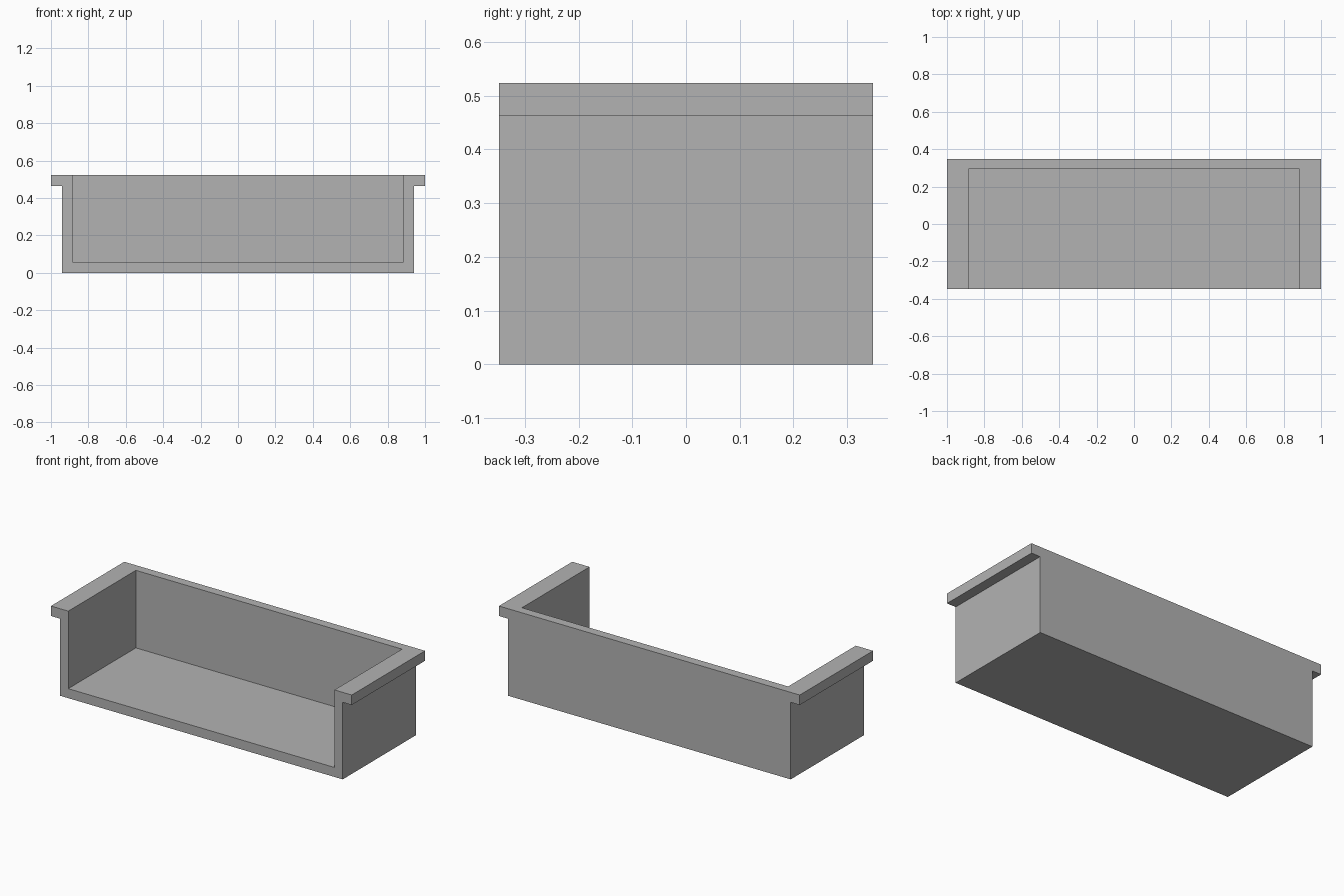
import bpy
import bmesh
from mathutils import Matrix, Vector

cube = bpy.data.objects.get("Cube")
if cube:
    bpy.data.objects.remove(cube, do_unlink=True)

# Main dimensions
HALF_DEPTH = 0.348
BODY_X, RIM_X, INNER_X = 0.94, 1.0, 0.885
RIM_Z, TOP_Z, FLOOR_Z = 0.463, 0.523, 0.057
BACK_Y = 0.294

grey = bpy.data.materials.new("plain grey")
grey.use_nodes = True
colour = (0.45, 0.45, 0.45, 1.0)
grey.diffuse_color = colour
grey.node_tree.nodes["Principled BSDF"].inputs["Base Color"].default_value = colour


def add_object(name, bm):
    bmesh.ops.recalc_face_normals(bm, faces=bm.faces)
    mesh = bpy.data.meshes.new(name)
    bm.to_mesh(mesh)
    bm.free()
    mesh.materials.append(grey)
    obj = bpy.data.objects.new(name, mesh)
    bpy.context.collection.objects.link(obj)
    return obj


# Body with side rims: mirrored front profile extruded to the back
half = [(BODY_X, 0), (BODY_X, RIM_Z), (RIM_X, RIM_Z), (RIM_X, TOP_Z)]
outline = half + [(-x, z) for x, z in reversed(half)]
bm = bmesh.new()
face = bm.faces.new([bm.verts.new((x, -HALF_DEPTH, z)) for x, z in outline])
extruded = bmesh.ops.extrude_face_region(bm, geom=[face], use_keep_orig=True)
moved = [v for v in extruded["geom"] if isinstance(v, bmesh.types.BMVert)]
bmesh.ops.translate(bm, verts=moved, vec=(0, 2 * HALF_DEPTH, 0))
tray = add_object("open_front_tray", bm)

# Cavity, open at the top and front
low = Vector((-INNER_X, -HALF_DEPTH - 0.2, FLOOR_Z))
high = Vector((INNER_X, BACK_Y, TOP_Z + 0.2))
bm = bmesh.new()
bmesh.ops.create_cube(bm, size=1, matrix=Matrix.LocRotScale((low + high) / 2, None, high - low))
cutter = add_object("cavity_cutter", bm)
cutter.hide_render = True

cut = tray.modifiers.new("cavity", 'BOOLEAN')
cut.operation = 'DIFFERENCE'
cut.solver = 'EXACT'
cut.object = cutter
bpy.context.view_layer.objects.active = tray
bpy.ops.object.modifier_apply(modifier=cut.name)
bpy.data.objects.remove(cutter, do_unlink=True)
